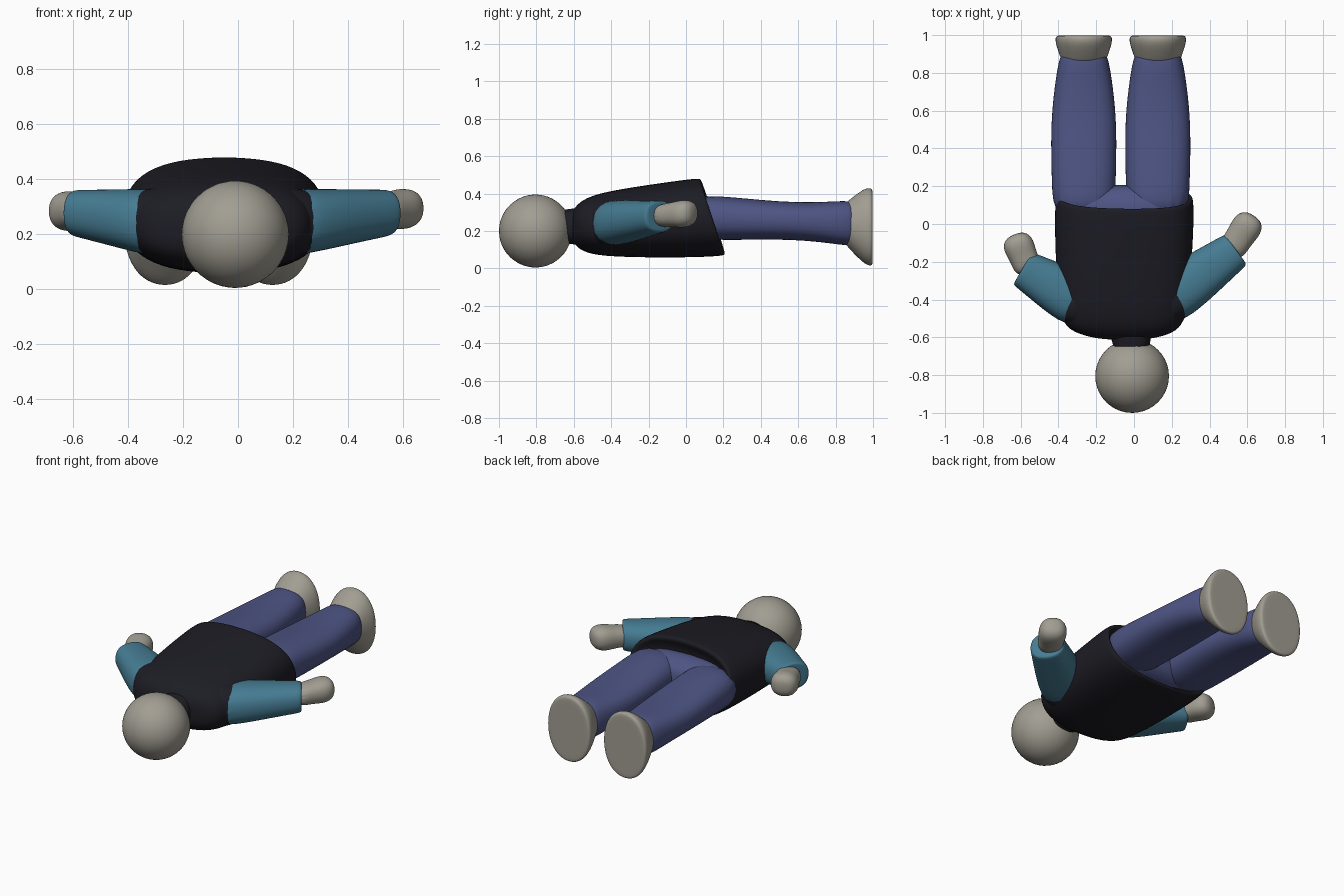
import bpy, bmesh, math
from mathutils import Vector

if "Cube" in bpy.data.objects:
    bpy.data.objects.remove(bpy.data.objects["Cube"])


def material(name, rgb):
    m = bpy.data.materials.new(name)
    m.diffuse_color = (*rgb, 1)
    m.use_nodes = True
    m.node_tree.nodes["Principled BSDF"].inputs["Base Color"].default_value = m.diffuse_color
    return m


SKIN = material("grey skin", (0.36, 0.34, 0.29))
BLACK = material("black jacket", (0.012, 0.012, 0.018))
TEAL = material("teal sleeve", (0.06, 0.2, 0.29))
BLUE = material("blue trousers", (0.075, 0.09, 0.23))


def loft(name, start, end, profile, mat, power=2.3, tilt=0, sides=16):
    """Rounded tube from start to end; profile is (fraction, half width, half height)."""
    start, end = Vector(start), Vector(end)
    d = end - start
    side = Vector((d.y, -d.x, 0)).normalized()
    bm = bmesh.new()
    loops = []
    for t, rw, rh in profile:
        loop = []
        for k in range(sides):
            a = 2 * math.pi * k / sides
            c, s = math.cos(a), math.sin(a)
            u = math.copysign(abs(c) ** (2 / power), c) * rw
            v = math.copysign(abs(s) ** (2 / power), s) * rh
            slant = Vector((0, tilt * t ** 8 * v, v))
            loop.append(bm.verts.new(start + d * t + side * u + slant))
        loops.append(loop)
    for a, b in zip(loops, loops[1:]):
        for k in range(sides):
            n = (k + 1) % sides
            bm.faces.new((a[k], a[n], b[n], b[k]))
    bm.faces.new(loops[0][::-1])
    bm.faces.new(loops[-1])
    bmesh.ops.recalc_face_normals(bm, faces=bm.faces[:])
    me = bpy.data.meshes.new(name)
    bm.to_mesh(me)
    bm.free()
    me.materials.append(mat)
    me.shade_smooth()
    ob = bpy.data.objects.new(name, me)
    bpy.context.collection.objects.link(ob)
    sub = ob.modifiers.new("round", 'SUBSURF')
    sub.levels = sub.render_levels = 2


# Head and neck
bpy.ops.mesh.primitive_ico_sphere_add(subdivisions=4, radius=0.195,
                                      location=(-0.01, -0.805, 0.2))
head = bpy.context.object
head.name = "head"
head.data.materials.append(SKIN)
head.data.shade_smooth()
loft("neck", (-0.01, -0.7, 0.22), (-0.02, -0.5, 0.23),
     [(0, 0.1, 0.1), (0.4, 0.095, 0.09), (1, 0.15, 0.12)], BLACK)

# Jacket: shoulders to a slanted hem that folds inwards
loft("jacket", (-0.06, -0.615, 0.225), (-0.05, 0.145, 0.275),
     [(0, 0.1, 0.07), (0.035, 0.24, 0.11), (0.1, 0.325, 0.15), (0.27, 0.355, 0.182),
      (0.8, 0.377, 0.212), (0.97, 0.372, 0.212), (1, 0.367, 0.207),
      (1, 0.345, 0.185), (0.9, 0.3, 0.14)], BLACK, 2.5, -0.33)

# Seat of the trousers
loft("trouser_seat", (-0.07, 0, 0.27), (-0.07, 0.21, 0.265),
     [(0, 0.32, 0.13), (0.6, 0.345, 0.13), (1, 0.26, 0.07)], BLUE, 2.8)

# Legs and feet, the same on both sides
LEG = [(0, 0.165, 0.12), (0.2, 0.172, 0.12), (0.55, 0.18, 0.1),
       (0.8, 0.157, 0.108), (0.97, 0.132, 0.127), (1, 0.11, 0.1)]
FOOT = [(0, 0.11, 0.1), (0.2, 0.122, 0.132), (0.7, 0.152, 0.206),
        (0.93, 0.154, 0.214), (1, 0.145, 0.204), (1, 0.115, 0.17)]
for label, s in (("left", -1), ("right", 1)):
    x = -0.07 + s * 0.196
    loft(label + "_trouser_leg", (x, 0.03, 0.275), (x, 0.91, 0.24), LEG, BLUE, 2.5)
    loft(label + "_foot", (x, 0.84, 0.24), (x, 0.998, 0.22), FOOT, SKIN, 2.15)

# Arms: dark shoulder, sleeve, then a wrist swelling into a ball hand
SHOULDER = [(0, 0.12, 0.13), (0.7, 0.147, 0.138), (1, 0.12, 0.1)]
SLEEVE = [(0, 0.14, 0.13), (0.35, 0.145, 0.118), (0.7, 0.121, 0.1),
          (0.96, 0.104, 0.088), (1, 0.1, 0.085), (1, 0.06, 0.06)]
HAND = [(0, 0.077, 0.063), (0.4, 0.074, 0.064), (0.7, 0.086, 0.078),
        (0.9, 0.072, 0.068), (1, 0.034, 0.034)]
for label, top, cuff, wrist, tip in (
        ("left", (-0.24, -0.44, 0.235), (-0.59, -0.235, 0.277),
         (-0.55, -0.26, 0.28), (-0.635, -0.055, 0.286)),
        ("right", (0.12, -0.44, 0.235), (0.54, -0.135, 0.278),
         (0.5, -0.16, 0.28), (0.635, 0.045, 0.297))):
    a, b = Vector(top), Vector(cuff)
    loft(label + "_shoulder", a.lerp(b, -0.2), a.lerp(b, 0.35), SHOULDER, BLACK)
    loft(label + "_sleeve", a, b, SLEEVE, TEAL, 2.4)
    loft(label + "_hand", wrist, tip, HAND, SKIN)
